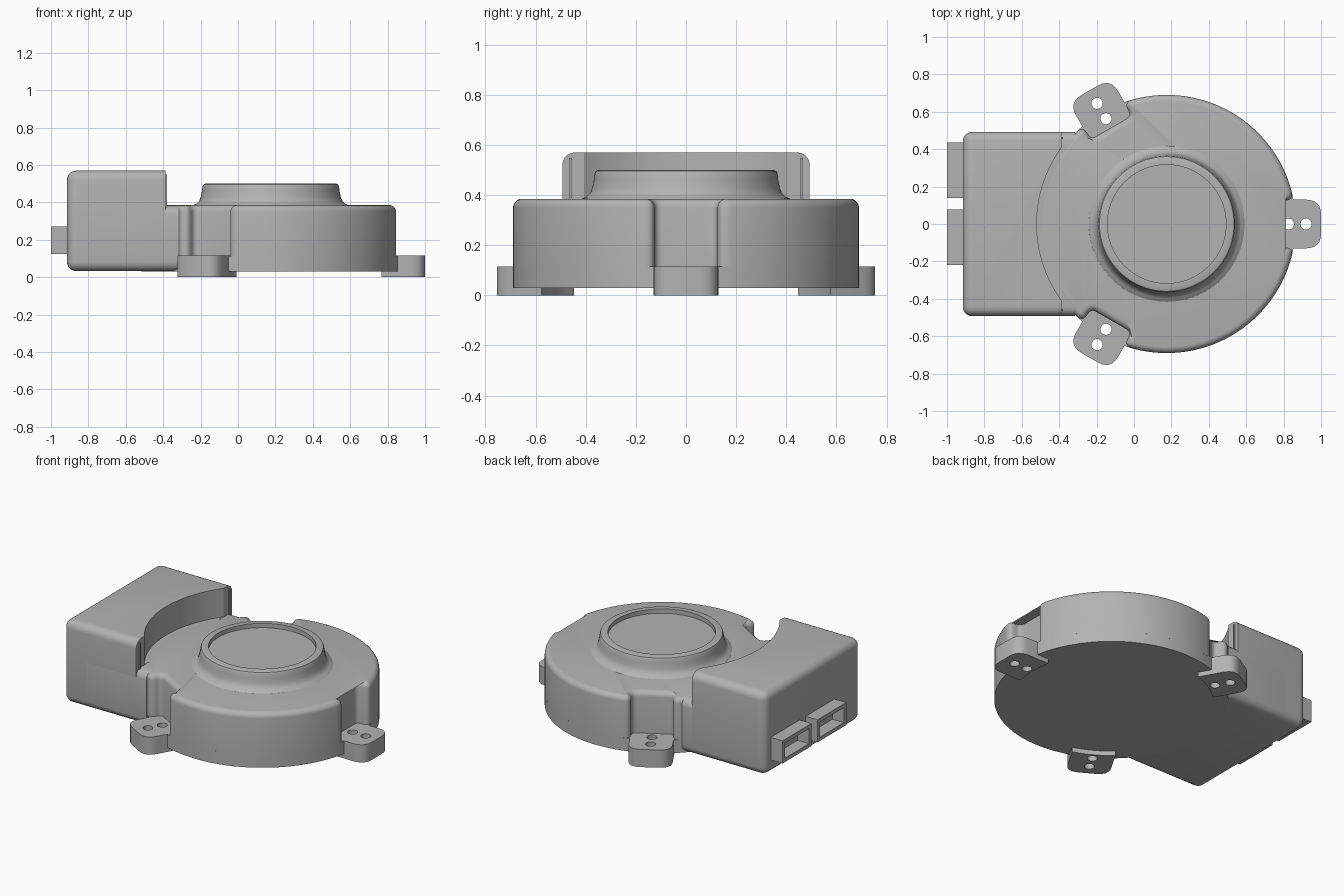
import bpy, bmesh
from math import sin, cos, radians, pi
from mathutils import Vector, Matrix

if "Cube" in bpy.data.objects:
    bpy.data.objects.remove(bpy.data.objects["Cube"], do_unlink=True)

grey = bpy.data.materials.new("housing grey")
grey.use_nodes = True
grey.diffuse_color = (0.45, 0.45, 0.45, 1)
grey.node_tree.nodes["Principled BSDF"].inputs["Base Color"].default_value = (0.45, 0.45, 0.45, 1)

CX = 0.175          # centre of the round housing
R = 0.69
TOP = 0.385
LUG_ANGLES = [0, 2 * pi / 3, 4 * pi / 3]


def finish(name, bm):
    bmesh.ops.recalc_face_normals(bm, faces=bm.faces)
    mesh = bpy.data.meshes.new(name)
    bm.to_mesh(mesh)
    bm.free()
    mesh.materials.append(grey)
    ob = bpy.data.objects.new(name, mesh)
    bpy.context.collection.objects.link(ob)
    return ob


def smooth(ob):
    bpy.ops.object.select_all(action="DESELECT")
    ob.select_set(True)
    bpy.context.view_layer.objects.active = ob
    bpy.ops.object.shade_smooth_by_angle(angle=radians(32))


def cut(ob, cutter):
    mod = ob.modifiers.new("cut", "BOOLEAN")
    mod.operation = "DIFFERENCE"
    mod.solver = "EXACT"
    mod.object = cutter
    bpy.context.view_layer.objects.active = ob
    bpy.ops.object.modifier_apply(modifier=mod.name)
    bpy.data.objects.remove(cutter, do_unlink=True)


def rounded(corners, steps=6):
    """Closed outline from (x, y, rounding) corners."""
    out = []
    for i, (x, y, t) in enumerate(corners):
        c = Vector((x, y))
        if t == 0:
            out.append(c)
            continue
        a, b = Vector(corners[i - 1][:2]), Vector(corners[(i + 1) % len(corners)][:2])
        p, q = c + (a - c).normalized() * t, c + (b - c).normalized() * t
        for s in range(steps + 1):
            u = s / steps
            out.append(p * (1 - u) ** 2 + c * 2 * u * (1 - u) + q * u * u)
    return out


def prism(name, outline, z0, z1, round_top=0):
    bm = bmesh.new()
    low = bm.faces.new([bm.verts.new((p.x, p.y, z0)) for p in outline])
    new = bmesh.ops.extrude_face_region(bm, geom=[low], use_keep_orig=True)["geom"]
    for v in new:
        if isinstance(v, bmesh.types.BMVert):
            v.co.z = z1
    if round_top:
        rim = [e for e in bm.edges if all(v.co.z == e.verts[0].co.z for v in e.verts)
               and e.verts[0].co.z > (z0 + z1) / 2]
        bmesh.ops.bevel(bm, geom=rim, offset=round_top, segments=5, profile=0.5,
                        affect="EDGES", clamp_overlap=False)
    return finish(name, bm)


def box(name, lo, hi, bevel=0):
    """Box; when bevelled, the +x end stays square."""
    lo, hi = Vector(lo), Vector(hi)
    bm = bmesh.new()
    bmesh.ops.create_cube(bm, size=1)
    for v in bm.verts:
        v.co = (lo + hi) / 2 + v.co * (hi - lo)
    if bevel:
        mid = (lo.x + hi.x) / 2
        edges = [e for e in bm.edges if min(v.co.x for v in e.verts) < mid]
        bmesh.ops.bevel(bm, geom=edges, offset=bevel, segments=5, profile=0.5, affect="EDGES")
    return finish(name, bm)


def cylinder(name, x, y, r, z0, z1, sides):
    bm = bmesh.new()
    bmesh.ops.create_cone(bm, cap_ends=True, segments=sides, radius1=r, radius2=r, depth=z1 - z0,
                          matrix=Matrix.Translation((x, y, (z0 + z1) / 2)))
    return finish(name, bm)


def place(x, y, angle):
    return (CX + x * cos(angle) - y * sin(angle), x * sin(angle) + y * cos(angle))


def notched_disc(notch, edge_angle, steps=32):
    """Circle outline with the notch repeated at each mounting lug."""
    corners = []
    for a in LUG_ANGLES:
        corners += [(*place(x, y, a), t) for x, y, t in notch]
        span = 2 * pi / 3 - 2 * edge_angle
        for i in range(steps + 1):
            corners.append((*place(R, 0, a + edge_angle + span * i / steps), 0))
    return rounded(corners)


# Round housing with flared notches above the lugs
notch = [(0.68, -0.125, 0.05), (0.595, -0.125, 0.033), (0.595, 0.125, 0.033), (0.68, 0.125, 0.05)]
smooth(prism("housing", notched_disc(notch, radians(15.2)), 0.1, TOP, 0.035))

# Lower band of the housing, opened only where the lugs sit
slot = [(0.61, -0.12, 0), (0.61, 0.12, 0)]
smooth(prism("housing_base", notched_disc(slot, radians(10)), 0.03, 0.114))

# Mounting lugs with two holes each
for n, a in enumerate(LUG_ANGLES):
    lug = [(0.825, -0.13, 0.08), (0.825, 0.13, 0.08)]
    for i in range(9):
        t = radians(12.3) * (1 - i / 4)
        lug.append((0.605 * cos(t), 0.61 * sin(t), 0))
    ob = prism(f"mounting_lug_{n + 1}", rounded([(*place(x, y, a), t) for x, y, t in lug]), 0, 0.115)
    for d in (0.65, 0.745):
        cut(ob, cylinder("hole_cutter", *place(d, 0, a), 0.03, -0.1, 0.3, 24))
    smooth(ob)

# Raised collar with a recessed cap
profile = [(0.42, 0.38), (0.415, 0.386), (0.397, 0.393), (0.382, 0.408), (0.374, 0.43),
           (0.368, 0.46), (0.365, 0.485), (0.36, 0.496), (0.35, 0.5), (0.317, 0.5), (0.317, 0.472), (0, 0.472)]
bm = bmesh.new()
verts = [bm.verts.new((CX + r, 0, z)) for r, z in profile]
edges = [bm.edges.new(pair) for pair in zip(verts, verts[1:])]
bmesh.ops.spin(bm, geom=verts + edges, cent=(CX, 0, 0), axis=(0, 0, 1), angle=2 * pi, steps=96)
bmesh.ops.remove_doubles(bm, verts=bm.verts, dist=0.0001)
smooth(finish("collar", bm))

# Tall connector box, scooped out around the housing
tall = box("connector_box", (-0.915, -0.493, 0.033), (-0.388, 0.493, 0.57), 0.05)
cut(tall, cylinder("scoop_cutter", CX, 0, 0.695, TOP - 0.001, 1, 160))
smooth(tall)

# Low shoulder that joins the box to the housing
smooth(box("shoulder", (-0.8, -0.493, 0.033), (-0.315, 0.493, TOP - 0.002), 0.05))

# Thin ribs on the ends of the scoop
for side, y in (("left", 0.46), ("right", -0.46)):
    box(f"{side}_rib", (-0.4, y - 0.006, 0.37), (-0.38, y + 0.006, 0.548))

# Open sockets on the back of the box
for n, (y0, y1) in enumerate([(0.138, 0.435), (-0.22, 0.077)]):
    socket = box(f"socket_{n + 1}", (-1, y0, 0.123), (-0.9, y1, 0.27))
    cut(socket, box("socket_cutter", (-1.1, y0 + 0.025, 0.148), (-0.918, y1 - 0.025, 0.245)))
